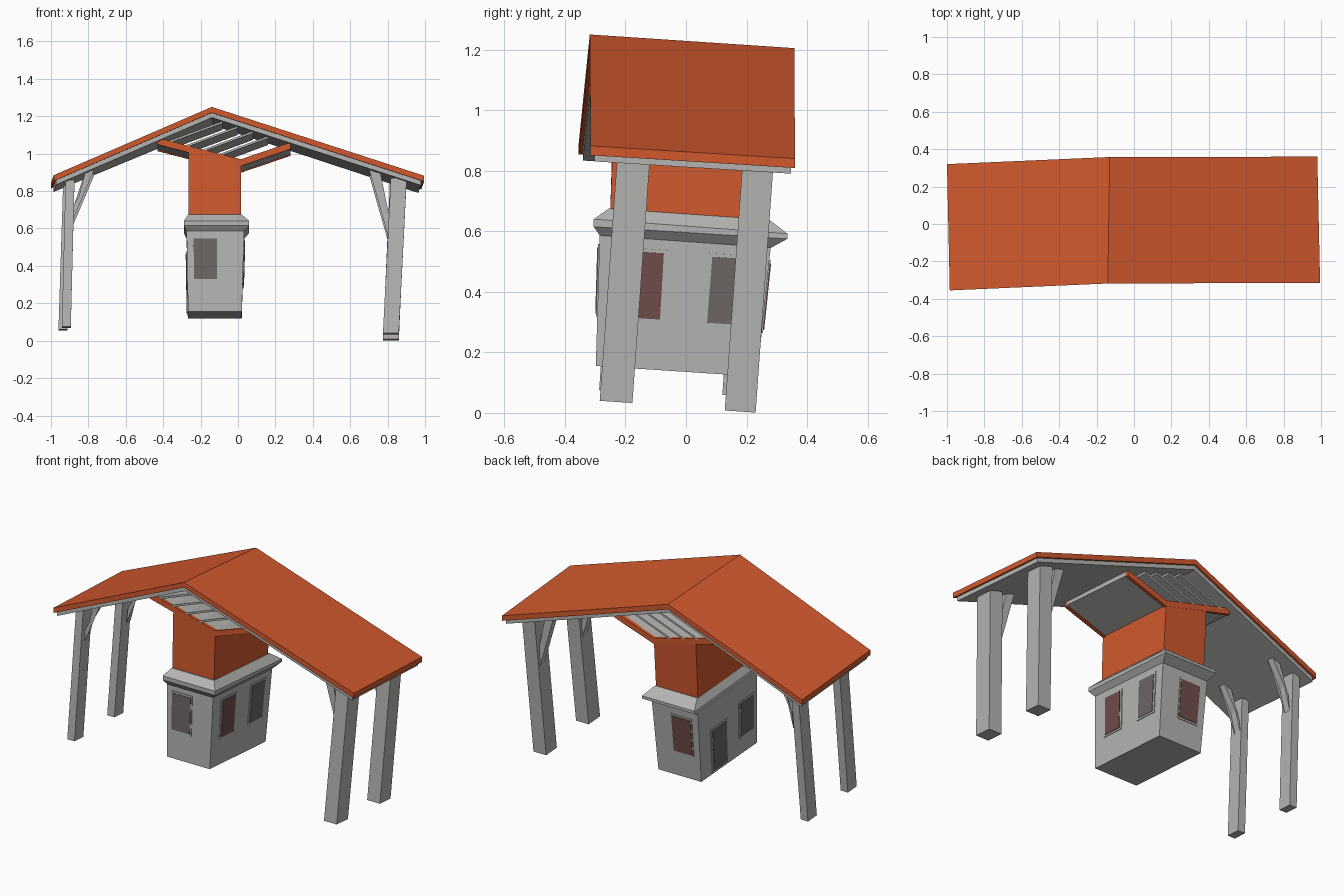
import bpy
from mathutils import Vector as V

if "Cube" in bpy.data.objects:
    bpy.data.objects.remove(bpy.data.objects["Cube"])


def material(name, rgb):
    m = bpy.data.materials.new(name)
    m.diffuse_color = (*rgb, 1)
    m.use_nodes = True
    m.node_tree.nodes["Principled BSDF"].inputs["Base Color"].default_value = m.diffuse_color
    return m


RED = material("orange red tile", (0.64, 0.10, 0.027))
GREY = material("light grey plaster", (0.46, 0.46, 0.45))
BROWN = material("brown glass", (0.16, 0.075, 0.068))
DARK = material("dark grey glass", (0.15, 0.135, 0.13))


def loft(name, mat, rings):
    """Solid through a list of four-cornered rings."""
    verts = [p for r in rings for p in r]
    faces = [(3, 2, 1, 0)]
    n = len(rings)
    for i in range(n - 1):
        a = 4 * i
        for j in range(4):
            k = (j + 1) % 4
            faces.append((a + j, a + k, a + 4 + k, a + 4 + j))
    faces.append(tuple(4 * (n - 1) + j for j in range(4)))
    me = bpy.data.meshes.new(name)
    me.from_pydata(verts, [], faces)
    me.materials.append(mat)
    ob = bpy.data.objects.new(name, me)
    bpy.context.collection.objects.link(ob)
    return ob


def ring(x0, x1, y0, y1, zf, zb):
    """Level ring with its own height at the front and at the back."""
    return [V((x0, y0, zf)), V((x1, y0, zf)), V((x1, y1, zb)), V((x0, y1, zb))]


def slab(name, mat, quad, thick):
    """Plate whose top is quad, dropped vertically by thick."""
    d = V((0, 0, thick))
    return loft(name, mat, [[p - d for p in quad], quad])


def lerp_quad(q, u0, u1, v0, v1):
    def at(u, v):
        return q[0].lerp(q[1], u).lerp(q[3].lerp(q[2], u), v)
    return [at(u0, v0), at(u1, v0), at(u1, v1), at(u0, v1)]


# Main roof: red covering with a slightly inset grey deck below
ridge_f, ridge_b = V((-0.14, -0.318, 1.25)), V((-0.13, 0.358, 1.205))
right = [ridge_f, V((0.995, -0.315, 0.882)), V((0.98, 0.36, 0.84)), ridge_b]
left = [V((-0.985, -0.355, 0.885)), ridge_f, ridge_b, V((-1.0, 0.32, 0.845))]
down = V((0, 0, 0.03))
for side, q, u in (("right", right, (0, 0.985)), ("left", left, (0.015, 1))):
    slab("roof_cover_" + side, RED, q, 0.031)
    slab("roof_deck_" + side, GREY,
         [p - down for p in lerp_quad(q, *u, 0.02, 0.98)], 0.026)

# Leaning posts: x bottom, x top, width x, y bottom, width y, z bottom, z top
posts = {
    "right_front_post": (0.775, 0.817, 0.085, -0.285, 0.108, 0.04, 0.87),
    "right_back_post": (0.775, 0.812, 0.085, 0.128, 0.102, 0.008, 0.85),
    "left_front_post": (-0.942, -0.922, 0.048, -0.287, 0.085, 0.075, 0.86),
    "left_back_post": (-0.96, -0.935, 0.048, 0.12, 0.085, 0.06, 0.84),
}
for name, (xb, xt, wx, y, wy, zb, zt) in posts.items():
    s = 0.068 * wy
    lean = 0.072 * (zt - zb)
    loft(name, GREY, [ring(xb, xb + wx, y, y + wy, zb, zb - s),
                      ring(xt, xt + wx, y + lean, y + wy + lean, zt, zt - s)])
    # Diagonal brace from the post up to the roof
    prof = ([(0.805, 0.55), (0.81, 0.66), (0.76, 0.905), (0.70, 0.92)] if xb > 0 else
            [(-0.885, 0.64), (-0.875, 0.73), (-0.76, 0.935), (-0.815, 0.91)])
    drop = 0.03 if "back" in name else 0
    ym = y + wy / 2 + 0.055
    loft(name.replace("post", "brace"), GREY,
         [[V((x, ym + o, z - drop)) for x, z in prof] for o in (-0.02, 0.02)])

# Booth body, cornice and red neck
base = ring(-0.267, 0.02, -0.298, 0.235, 0.155, 0.12)
top = ring(-0.275, 0.033, -0.285, 0.28, 0.59, 0.55)
loft("booth_walls", GREY, [base, top])
loft("booth_cornice", GREY, [
    ring(-0.274, 0.032, -0.284, 0.28, 0.585, 0.545),
    ring(-0.29, 0.06, -0.305, 0.335, 0.615, 0.575),
    ring(-0.29, 0.06, -0.305, 0.335, 0.64, 0.592),
    ring(-0.266, 0.02, -0.255, 0.275, 0.675, 0.638)])
YF, YB, FALL = -0.24, 0.285, 0.036
neck_top = [V((-0.265, YF, 1.02)), V((0.015, YF, 0.945)),
            V((0.015, YB, 0.945 - FALL)), V((-0.265, YB, 1.02 - FALL))]
loft("booth_neck", RED, [ring(-0.265, 0.015, -0.25, 0.265, 0.67, 0.632), neck_top])


# Windows and door: thin frame with a pane, laid on a booth wall
def window(name, mat, i, u0, u1, v0, v1):
    j = (i + 1) % 4
    wall = [base[i], base[j], top[j], top[i]]
    n = (wall[1] - wall[0]).cross(wall[3] - wall[0]).normalized()
    for part, m, g, t in (("frame", GREY, 0.025, 0.004), ("pane", mat, 0, 0.007)):
        q = lerp_quad(wall, u0 - g, u1 + g, v0 - g, v1 + g)
        loft(name + "_" + part, m, [[p - n * 0.002 for p in q], [p + n * t for p in q]])


window("front_window", DARK, 0, 0.12, 0.53, 0.40, 0.90)
window("right_front_window", BROWN, 1, 0.165, 0.38, 0.385, 0.89)
window("right_back_window", DARK, 1, 0.665, 0.88, 0.385, 0.89)
window("back_window", BROWN, 2, 0.42, 0.84, 0.36, 0.87)
window("left_door", DARK, 3, 0.22, 0.46, 0.04, 0.62)
window("left_window", DARK, 3, 0.71, 0.93, 0.25, 0.72)

# Valley roof on the neck: two grey wings with red fascias front and back
for side, x, z in (("right", 0.28, 1.06), ("left", -0.43, 1.085)):
    xs = [(0.015, 0.97), (x, z)]
    if x < 0:
        xs.reverse()
    (xa, za), (xb, zb) = xs
    q = [V((xa, YF, za)), V((xb, YF, zb)), V((xb, YB, zb - FALL)), V((xa, YB, za - FALL))]
    slab("valley_wing_" + side, GREY, lerp_quad(q, 0, 1, 0.03, 0.97), 0.03)
    for end, v0, v1 in (("front", 0, 0.04), ("back", 0.96, 1)):
        slab("valley_fascia_%s_%s" % (side, end), RED, lerp_quad(q, 0, 1, v0, v1), 0.036)

# Louvres between the left wing and the right roof slope
for i in range(4):
    x0 = -0.37 + 0.09 * i
    z0 = 0.968 + 0.26 * (0.015 - x0)
    t = (1.19 - 0.33 * (x0 + 0.13) - z0) / 0.70
    x1, z1 = x0 + t, z0 + 0.37 * t
    slab("louvre_%d" % (i + 1), GREY,
         [V((x0, YF, z0)), V((x1, YF, z1)), V((x1, YB, z1 - FALL)), V((x0, YB, z0 - FALL))], 0.012)
